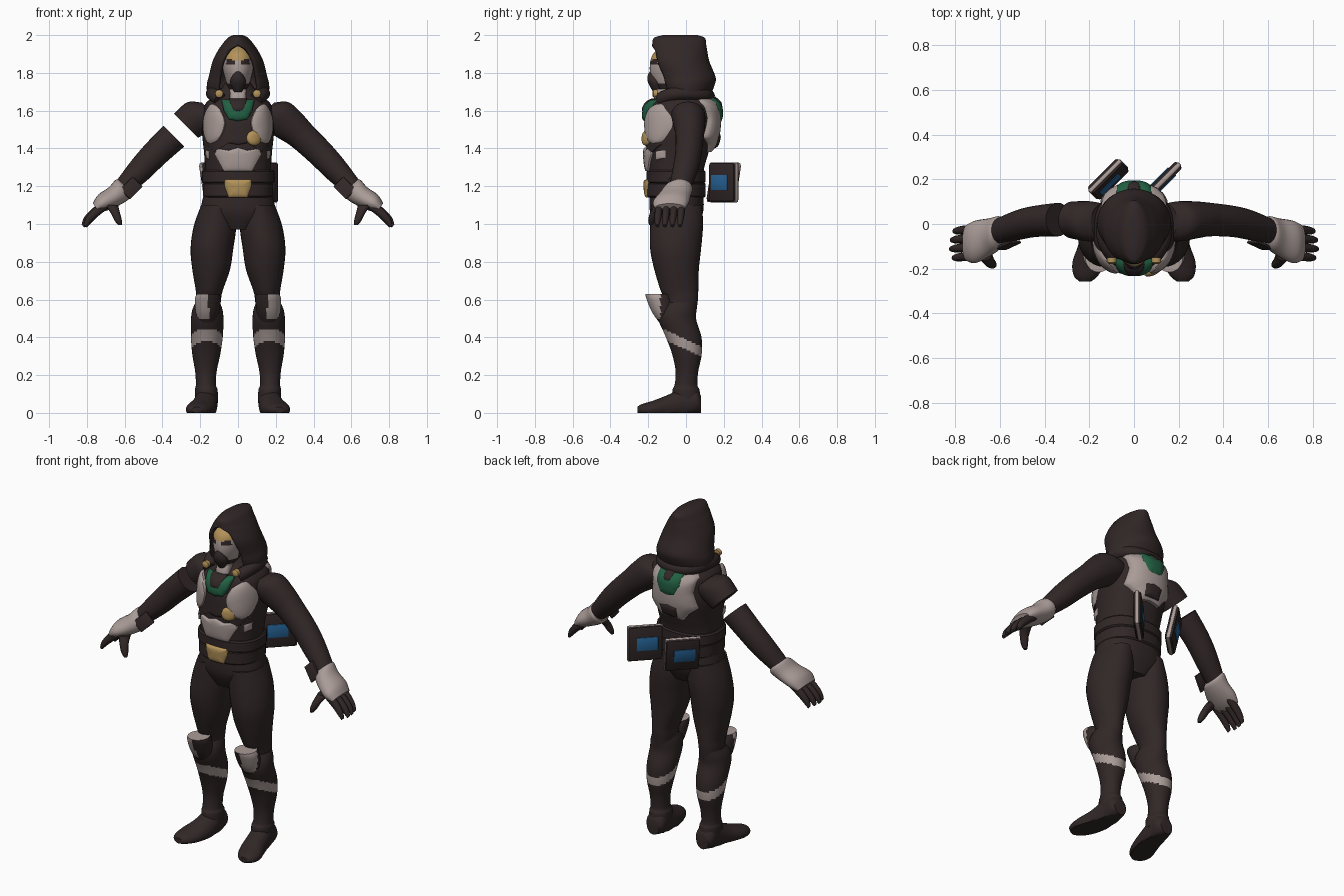
import bpy, bmesh, math
from mathutils import Vector, Matrix
from mathutils.bvhtree import BVHTree

if "Cube" in bpy.data.objects:
    bpy.data.objects.remove(bpy.data.objects["Cube"])

X, Y, Z = Vector((1, 0, 0)), Vector((0, 1, 0)), Vector((0, 0, 1))
COLOURS = {"dark_cloth": (0.031, 0.02, 0.02), "pale_armour": (0.40, 0.33, 0.31),
           "gold": (0.45, 0.29, 0.10), "green": (0.016, 0.115, 0.055),
           "blue": (0.02, 0.13, 0.32)}
MATS = {}
for key, rgb in COLOURS.items():
    m = bpy.data.materials.new(key)
    m.use_nodes = True
    m.diffuse_color = (*rgb, 1)
    m.node_tree.nodes["Principled BSDF"].inputs["Base Color"].default_value = (*rgb, 1)
    MATS[key] = m


def finish(name, bm, mat="dark_cloth", rule=None, mirror=False, angle=40):
    """Turn a bmesh into a shaded object, coloured whole or by a rule on face centres."""
    bmesh.ops.recalc_face_normals(bm, faces=bm.faces)
    used = [mat]
    if rule:
        for f in bm.faces:
            key = rule(f.calc_center_median()) or mat
            if key not in used:
                used.append(key)
            f.material_index = used.index(key)
    mesh = bpy.data.meshes.new(name)
    bm.to_mesh(mesh)
    bm.free()
    for key in used:
        mesh.materials.append(MATS[key])
    ob = bpy.data.objects.new(name, mesh)
    bpy.context.collection.objects.link(ob)
    bpy.ops.object.select_all(action="DESELECT")
    ob.select_set(True)
    bpy.context.view_layer.objects.active = ob
    bpy.ops.object.shade_smooth_by_angle(angle=math.radians(angle))
    if mirror:
        ob.modifiers.new("mirror", "MIRROR").use_mirror_merge = False
    return ob


def spline(pts, n, closed=False):
    """Catmull-Rom interpolation of tuples of any length."""
    out, count = [], len(pts)
    for i in range(count if closed else count - 1):
        pick = [pts[j % count] if closed else pts[min(max(j, 0), count - 1)] for j in range(i - 1, i + 3)]
        for s in range(n):
            t = s / n
            out.append(tuple(b + t / 2 * (c - a + t * (2 * a - 5 * b + 4 * c - d + t * (3 * (b - c) + d - a)))
                             for a, b, c, d in zip(*pick)))
    return out if closed else out + [pts[-1]]


def loft(name, secs, u=X, v=Y, seg=32, sub=5, power=1.0, **kw):
    """Skin rings (x, y, z, radius_u, radius_v[, front opening half-width])."""
    bm = bmesh.new()
    opened = len(secs[0]) > 5
    rings = []
    for s in spline(secs, sub):
        a0 = math.asin(min(max(s[5], 0) / s[3], 0.95)) if opened else 0
        ring = []
        for i in range(seg + opened):
            a = a0 + (2 * math.pi - 2 * a0) * i / seg
            sn, cs = math.sin(a), math.cos(a)
            p = Vector(s[:3]) + u * s[3] * math.copysign(abs(sn) ** power, sn) \
                - v * s[4] * math.copysign(abs(cs) ** power, cs)
            p.z = max(p.z, 0)
            ring.append(bm.verts.new(p))
        rings.append(ring)
    for r, q in zip(rings, rings[1:]):
        for i in range(seg):
            j = (i + 1) % len(r)
            bm.faces.new((r[i], r[j], q[j], q[i]))
    bm.faces.new(rings[0])
    if not opened:
        bm.faces.new(rings[-1])
    bmesh.ops.remove_doubles(bm, verts=bm.verts, dist=0.0004)
    return finish(name, bm, **kw)


def box(name, size, matrix, mat, bevel=0.01, **kw):
    bm = bmesh.new()
    bmesh.ops.create_cube(bm, size=1, matrix=Matrix.Diagonal((*size, 1)))
    bmesh.ops.bevel(bm, geom=bm.edges[:], offset=bevel, segments=2, affect="EDGES", profile=0.5)
    bm.transform(matrix)
    return finish(name, bm, mat, **kw)


# Torso and belt
torso = loft("torso", [(0, -.05, .97, .09, .10), (0, -.05, 1.06, .19, .14), (0, -.05, 1.17, .18, .143),
                       (0, -.055, 1.28, .175, .148), (0, -.045, 1.38, .18, .165), (0, -.03, 1.48, .19, .175),
                       (0, -.025, 1.58, .185, .175), (0, -.02, 1.64, .17, .16), (0, -.02, 1.69, .11, .11),
                       (0, -.03, 1.76, .06, .06)], seg=64, power=0.85)
tm = bmesh.new()
tm.from_mesh(torso.data)
SKIN = BVHTree.FromBMesh(tm)
tm.free()
for name, z0, z1, r in (("belt_lower", 1.14, 1.22, .185), ("belt_upper", 1.215, 1.285, .192)):
    loft(name, [(0, -.053, z0, r - .008, .148), (0, -.053, z0 + .008, r, .156),
                (0, -.053, z1 - .008, r, .156), (0, -.053, z1, r - .008, .148)],
         seg=48, sub=1, power=0.85)


def plate(name, outline, mat, lift, side=-1, both=True, rounded=False, mirror=False):
    """Raised plate draped over the torso; outline is (x, z), a half outline if both is set."""
    if both:
        outline = outline + [(-x, z) for x, z in reversed(outline) if x > 0]
    if rounded:
        outline = spline(outline, 6, closed=True)
    else:
        outline = [(a[0] + (b[0] - a[0]) * k / 5, a[1] + (b[1] - a[1]) * k / 5)
                   for a, b in zip(outline, outline[1:] + outline[:1]) for k in range(5)]
    cx, cz = (sum(c) / len(outline) for c in zip(*outline))
    bm = bmesh.new()

    def drape(x, z, off):
        hit = SKIN.ray_cast(Vector((x, side, z)), Vector((0, -side, 0)))[0]
        if hit is None:
            hit = SKIN.find_nearest(Vector((x, side * .1, z)))[0]
        return bm.verts.new((x, hit.y + side * off, z))

    mid, prev = drape(cx, cz, lift), None
    for k, h in ((.25, 1), (.5, .97), (.75, .88), (.93, .72), (1, .5), (1, -.3)):
        ring = [drape(cx + (x - cx) * k, cz + (z - cz) * k, lift * h) for x, z in outline]
        for i in range(len(ring)):
            j = i - 1
            bm.faces.new((prev[j], prev[i], ring[i], ring[j]) if prev else (mid, ring[i], ring[j]))
        prev = ring
    return finish(name, bm, mat, mirror=mirror)


# Front armour
plate("chest_centre", [(0, 1.42), (.06, 1.43), (.13, 1.38), (.165, 1.42), (.12, 1.57), (0, 1.57)], "dark_cloth", .016)
plate("breast_plate", [(.10, 1.45), (.16, 1.43), (.185, 1.50), (.178, 1.58), (.14, 1.635), (.09, 1.60), (.068, 1.53)],
      "pale_armour", .034, both=False, rounded=True, mirror=True)
plate("collar", [(0, 1.545), (.05, 1.555), (.075, 1.60), (.088, 1.66), (0, 1.66)], "green", .034)
plate("collar_inset", [(0, 1.59), (.03, 1.595), (.043, 1.62), (.048, 1.665), (0, 1.665)], "dark_cloth", .04)
plate("abdomen_plate", [(0, 1.28), (.075, 1.28), (.125, 1.37), (.11, 1.40), (.05, 1.39), (0, 1.405)], "pale_armour", .018)
plate("rib_plate", [(.15, 1.34), (.17, 1.35), (.172, 1.39), (.15, 1.385)], "pale_armour", .018, both=False, mirror=True)
plate("buckle", [(0, 1.14), (.05, 1.14), (.072, 1.20), (.072, 1.235), (0, 1.235)], "gold", .03)
plate("chest_disc", [(.085 + .04 * math.cos(a), 1.455 + .04 * math.sin(a))
                     for a in (k * math.pi / 6 for k in range(12))], "gold", .036, both=False, rounded=True)

# Back armour
plate("back_plate", [(0, 1.39), (.07, 1.38), (.10, 1.42), (.15, 1.46), (.13, 1.56), (.145, 1.64), (.11, 1.685), (0, 1.68)],
      "pale_armour", .036, side=1)
plate("back_green", [(0, 1.53), (.05, 1.54), (.08, 1.60), (.08, 1.685), (0, 1.68)], "green", .046, side=1)
plate("back_notch", [(0, 1.61), (.03, 1.63), (.035, 1.69), (0, 1.69)], "dark_cloth", .05, side=1)
plate("back_lower", [(0, 1.40), (.05, 1.40), (.065, 1.47), (0, 1.485)], "dark_cloth", .044, side=1)


# Head, mask, hood and cowl
def face_paint(c):
    if c.y > -.09 or abs(c.x) > .08:
        return None
    if c.z > 1.868 + .15 * max(abs(c.x) - .02, 0):
        return "gold" if c.z < 1.94 else None
    if c.z > 1.842 and .014 < abs(c.x) < .062:
        return None
    return "pale_armour" if c.z > 1.745 else None


loft("head", [(0, -.06, 1.69, .045, .07), (0, -.07, 1.76, .066, .108), (0, -.07, 1.83, .082, .122),
              (0, -.062, 1.90, .08, .112), (0, -.05, 1.95, .035, .06)], seg=64, sub=10, rule=face_paint)
loft("muzzle", [(0, -.15, 1.70, .022, .025), (0, -.165, 1.75, .042, .036), (0, -.175, 1.785, .03, .028),
                (0, -.175, 1.815, .01, .012)], seg=16)
loft("throat_guard", [(0, -.13, 1.61, .055, .04), (0, -.13, 1.67, .044, .04), (0, -.12, 1.715, .045, .035)],
     seg=24, power=0.7, mat="pale_armour")
hood = loft("hood", [(0, -.03, 2.0, .025, .09, 0), (0, -.035, 1.985, .055, .135, 0), (0, -.036, 1.95, .084, .143, 0),
                     (0, -.035, 1.92, .105, .147, .05), (0, -.03, 1.86, .135, .154, .084),
                     (0, 0, 1.78, .155, .156, .1), (0, .005, 1.74, .165, .148, .105),
                     (0, .005, 1.69, .165, .128, .105)], seg=48)
solid = hood.modifiers.new("thickness", "SOLIDIFY")
solid.thickness = .018
solid.offset = -1
cowl = [(.095, -.135, 1.66), (.135, -.085, 1.69), (.14, .01, 1.695), (.10, .10, 1.685), (0, .125, 1.675)]
cowl += [(-x, y, z) for x, y, z in reversed(cowl[:-1])]
curve = bpy.data.curves.new("cowl", "CURVE")
curve.dimensions = "3D"
curve.bevel_depth = .036
curve.bevel_resolution = 5
curve.use_fill_caps = True
line = curve.splines.new("NURBS")
line.points.add(len(cowl) - 1)
for p, co in zip(line.points, cowl):
    p.co = (*co, 1)
line.use_endpoint_u = True
curve.materials.append(MATS["dark_cloth"])
bpy.context.collection.objects.link(bpy.data.objects.new("cowl", curve))
loft("cowl_pin", [(.1, -.15, 1.69, .021, .021), (.1, -.172, 1.69, .021, .021), (.1, -.178, 1.69, .012, .012)],
     v=Z, seg=16, sub=1, mat="gold", mirror=True)

# Arms: the left sleeve is whole, the right one is parted above the elbow
arm = [(.14, .01, 1.59, .075, .08), (.20, .012, 1.575, .098, .09), (.275, .018, 1.52, .09, .083),
       (.34, .02, 1.465, .078, .075), (.44, .012, 1.37, .072, .07), (.52, -.005, 1.285, .066, .067),
       (.62, -.035, 1.18, .048, .055)]
flip = Matrix.Scale(-1, 4, X)
for name, part in (("left_arm", arm), ("right_sleeve", arm[:3]), ("right_forearm", arm[3:])):
    sgn = 1 if name == "left_arm" else -1
    loft(name, [(sgn * s[0], *s[1:]) for s in part], u=Vector((sgn, 0, 1)).normalized(), seg=28)
box("wrist_flap", (.10, .014, .075), Matrix.Translation((.565, -.095, 1.19)) @ Matrix.Rotation(math.radians(45), 4, "Y")
    @ Matrix.Rotation(math.radians(-18), 4, "Z"), "dark_cloth", .005, mirror=True)

# Gloves and fingers
across = Vector((.62, 0, .78))
loft("glove", [(.595, -.03, 1.195, .05, .06), (.61, -.04, 1.185, .062, .075), (.65, -.06, 1.15, .056, .085),
               (.71, -.08, 1.115, .05, .095), (.75, -.085, 1.085, .03, .08)], u=across, seg=24,
     mat="pale_armour", mirror=True)
for i, reach in enumerate((.9, 1.0, 1.03, .93)):
    y = -.022 - .04 * i
    loft(f"finger_{i + 1}", [(.70, y, 1.105, .026, .02), (.70 + .06 * reach, y - .004, 1.06, .023, .02),
                             (.70 + .1 * reach, y - .008, 1.02, .019, .017),
                             (.70 + .118 * reach, y - .01, .99, .01, .01)],
         u=across, seg=12, sub=3, mirror=True)
loft("thumb", [(.67, -.13, 1.10, .035, .035), (.65, -.165, 1.06, .025, .025), (.635, -.18, 1.02, .02, .02),
               (.625, -.185, .995, .01, .01)], seg=12, sub=3, mirror=True)

# Legs, boots and knee guards
loft("thigh", [(.11, -.05, 1.10, .085, .135), (.122, -.05, .99, .112, .14), (.138, -.055, .87, .113, .135),
               (.142, -.05, .76, .1, .118), (.152, -.035, .65, .072, .1), (.156, -.025, .60, .066, .088),
               (.158, -.03, .5, .06, .08)], mirror=True)


def shin_band(c):
    return "pale_armour" if abs(c.z + .45 * c.y - .362) < .027 else None


loft("shin", [(.160, -.03, .585, .064, .085), (.162, -.045, .545, .08, .1), (.163, -.045, .49, .086, .1),
              (.165, -.012, .40, .084, .094), (.168, .005, .31, .074, .078), (.17, .005, .22, .057, .06),
              (.17, 0, .15, .053, .06), (.168, 0, .12, .06, .072), (.166, .002, .06, .06, .074)],
     sub=9, seg=48, rule=shin_band, mirror=True)
loft("knee_guard", [(.158, -.15, .63, .06, .066), (.16, -.14, .60, .068, .068), (.162, -.118, .53, .062, .06),
                    (.163, -.1, .47, .045, .035), (.164, -.09, .43, .03, .015)], seg=32, sub=6,
     rule=lambda c: "pale_armour" if c.x > .155 and c.z > .5 and c.y < -.135 else None, mirror=True)
loft("foot", [(.166, .08, .045, .04, .045), (.166, .055, .06, .058, .065), (.168, 0, .055, .06, .085),
              (.18, -.09, .03, .068, .068), (.202, -.17, .02, .073, .046), (.215, -.23, .016, .055, .032),
              (.218, -.258, .016, .025, .016)], v=Z, seg=28, mirror=True)

# Hip pouches with a blue panel on both faces
for name, x, y, tilt in (("left_pouch", .135, .20, 0), ("right_pouch", -.115, .20, -12)):
    place = Matrix.Translation((x, y, 1.22)) @ Matrix.Rotation(math.radians(45), 4, "Z") \
        @ Matrix.Rotation(math.radians(tilt), 4, "X")
    box(name, (.19, .044, .205), place, "dark_cloth", .012)
    box(name + "_trim", (.2, .022, .213), place, "pale_armour", .008)
    for sgn in (-1, 1):
        box(name + "_panel", (.12, .008, .08), place @ Matrix.Translation((-.01, sgn * .022, 0)), "blue", .003)
